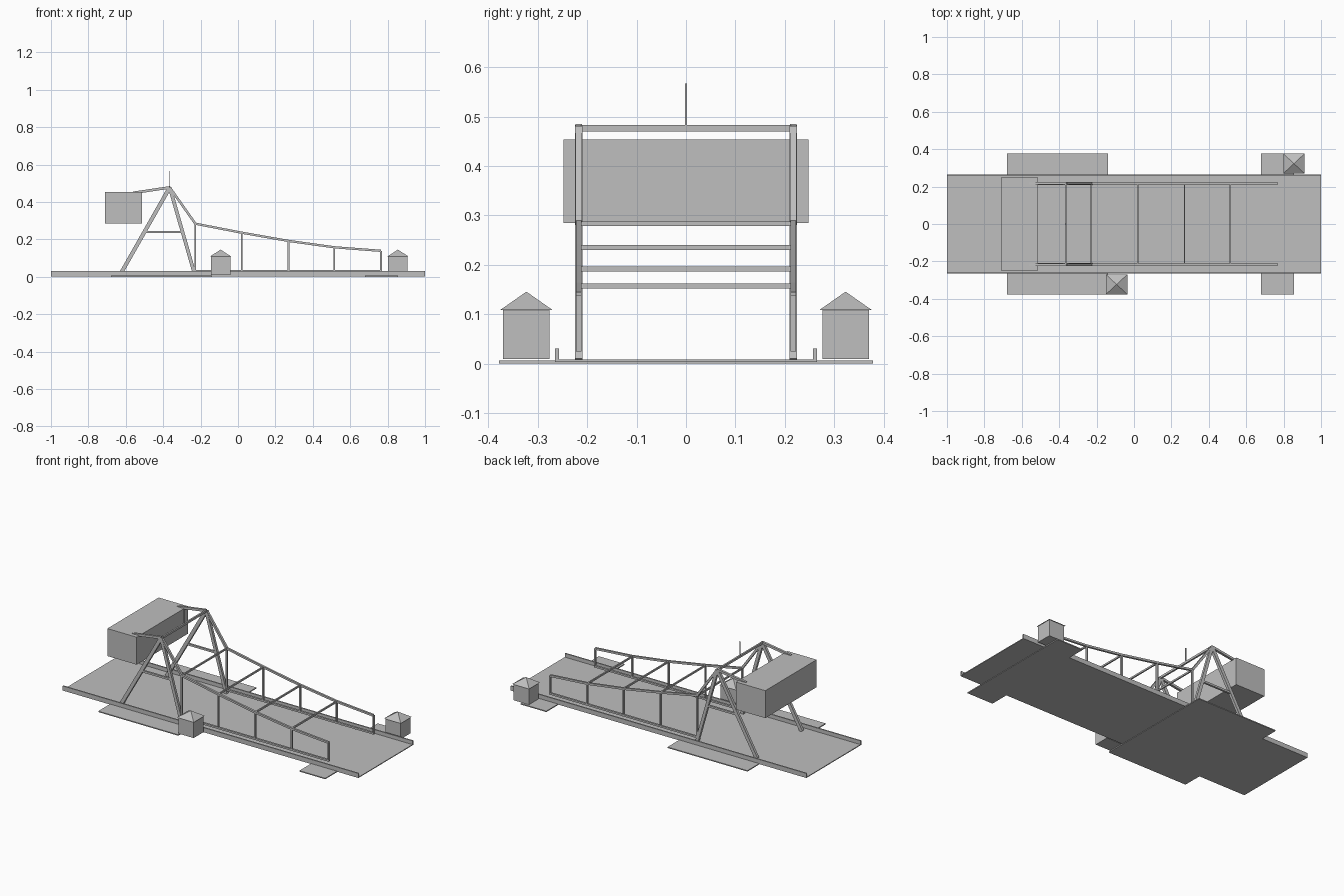
import bpy, bmesh, math
from mathutils import Vector, Matrix

cube = bpy.data.objects.get("Cube")
if cube:
    bpy.data.objects.remove(cube, do_unlink=True)

grey = bpy.data.materials.new("light_grey")
grey.use_nodes = True
COLOUR = (0.52, 0.52, 0.52, 1)
grey.diffuse_color = COLOUR
grey.node_tree.nodes["Principled BSDF"].inputs["Base Color"].default_value = COLOUR


def finish(name, bm):
    bmesh.ops.recalc_face_normals(bm, faces=bm.faces)
    mesh = bpy.data.meshes.new(name)
    bm.to_mesh(mesh)
    bm.free()
    mesh.materials.append(grey)
    obj = bpy.data.objects.new(name, mesh)
    bpy.context.collection.objects.link(obj)
    return obj


def box(name, x0, x1, y0, y1, z0, z1):
    bm = bmesh.new()
    centre = Vector((x0 + x1, y0 + y1, z0 + z1)) / 2
    size = Matrix.Diagonal((x1 - x0, y1 - y0, z1 - z0, 1))
    bmesh.ops.create_cube(bm, size=1, matrix=Matrix.Translation(centre) @ size)
    return finish(name, bm)


def beam(name, path, thick, y, width):
    """Rectangular beam following an x-z path with mitred corners."""
    bm = bmesh.new()
    pts = [Vector(p) for p in path]
    rings = []
    for i, p in enumerate(pts):
        a = (p - pts[i - 1]).normalized() if i else (pts[1] - p).normalized()
        b = (pts[i + 1] - p).normalized() if i < len(pts) - 1 else a
        na, nb = Vector((-a.y, a.x)), Vector((-b.y, b.x))
        n = (na + nb).normalized()
        n *= thick / 2 / n.dot(na)
        corners = ((1, -1), (1, 1), (-1, 1), (-1, -1))
        rings.append([bm.verts.new((p.x + s * n.x, y + t * width / 2, p.y + s * n.y))
                      for s, t in corners])
    for r, q in zip(rings, rings[1:]):
        for k in range(4):
            bm.faces.new((r[k], r[(k + 1) % 4], q[(k + 1) % 4], q[k]))
    bm.faces.new(rings[0])
    bm.faces.new(rings[-1])
    return finish(name, bm)


# Roadway and the foundation slabs beneath it
box("deck", -1, 1, -0.265, 0.265, 0.003, 0.008)
box("tower_foundation", -0.68, -0.14, -0.378, 0.378, 0, 0.006)
box("end_foundation", 0.68, 0.855, -0.378, 0.378, 0, 0.006)

# Side trusses and tower frames
chord = [(-0.228, 0.284), (0.02, 0.236), (0.27, 0.192), (0.515, 0.158), (0.765, 0.139)]
apex = (-0.365, 0.478)
for side, s in (("left", 1), ("right", -1)):
    y = s * 0.217
    box(side + "_curb", -1, 1, *sorted((s * 0.257, s * 0.265)), 0.006, 0.031)
    beam(side + "_rear_leg", [(-0.632, 0.008), apex], 0.021, y, 0.016)
    beam(side + "_front_leg", [(-0.230, 0.008), apex], 0.019, y, 0.016)
    beam(side + "_tower_brace", [(-0.497, 0.24), (-0.298, 0.24)], 0.012, y, 0.012)
    beam(side + "_weight_arm", [(-0.56, 0.449), apex], 0.014, y, 0.014)
    beam(side + "_tie", [apex, chord[0]], 0.013, y, 0.014)
    beam(side + "_top_chord", chord, 0.012, y, 0.012)
    beam(side + "_bottom_chord", [(-0.234, 0.030), (0.77, 0.030)], 0.011, y, 0.012)
    for i, (x, z) in enumerate(chord):
        beam(f"{side}_post_{i + 1}", [(x, 0.03), (x, z)], 0.009, y, 0.011)

# Cross beams between the trusses, and the tower top beam
for i, (x, z) in enumerate(chord[:-1]):
    box(f"cross_beam_{i + 1}", x - 0.004, x + 0.004, -0.213, 0.213, z - 0.006, z + 0.004)
box("tower_top_beam", -0.370, -0.360, -0.213, 0.213, 0.470, 0.483)
box("mast", -0.3675, -0.3625, -0.0025, 0.0025, 0.48, 0.567)

# Counterweight
box("counterweight", -0.71, -0.512, -0.248, 0.248, 0.285, 0.453)

# Keeper huts with pyramid roofs
for name, x, y in (("tower_hut", -0.093, -0.323), ("end_hut", 0.855, 0.323)):
    box(name + "_walls", x - 0.052, x + 0.052, y - 0.047, y + 0.047, 0.009, 0.109)
    bm = bmesh.new()
    place = Matrix.Translation((x, y, 0.127)) @ Matrix.Diagonal((0.057, 0.053, 1, 1))
    bmesh.ops.create_cone(bm, cap_ends=True, segments=4, radius1=math.sqrt(2), radius2=0,
                          depth=0.037, matrix=place @ Matrix.Rotation(math.pi / 4, 4, "Z"))
    finish(name + "_roof", bm)
